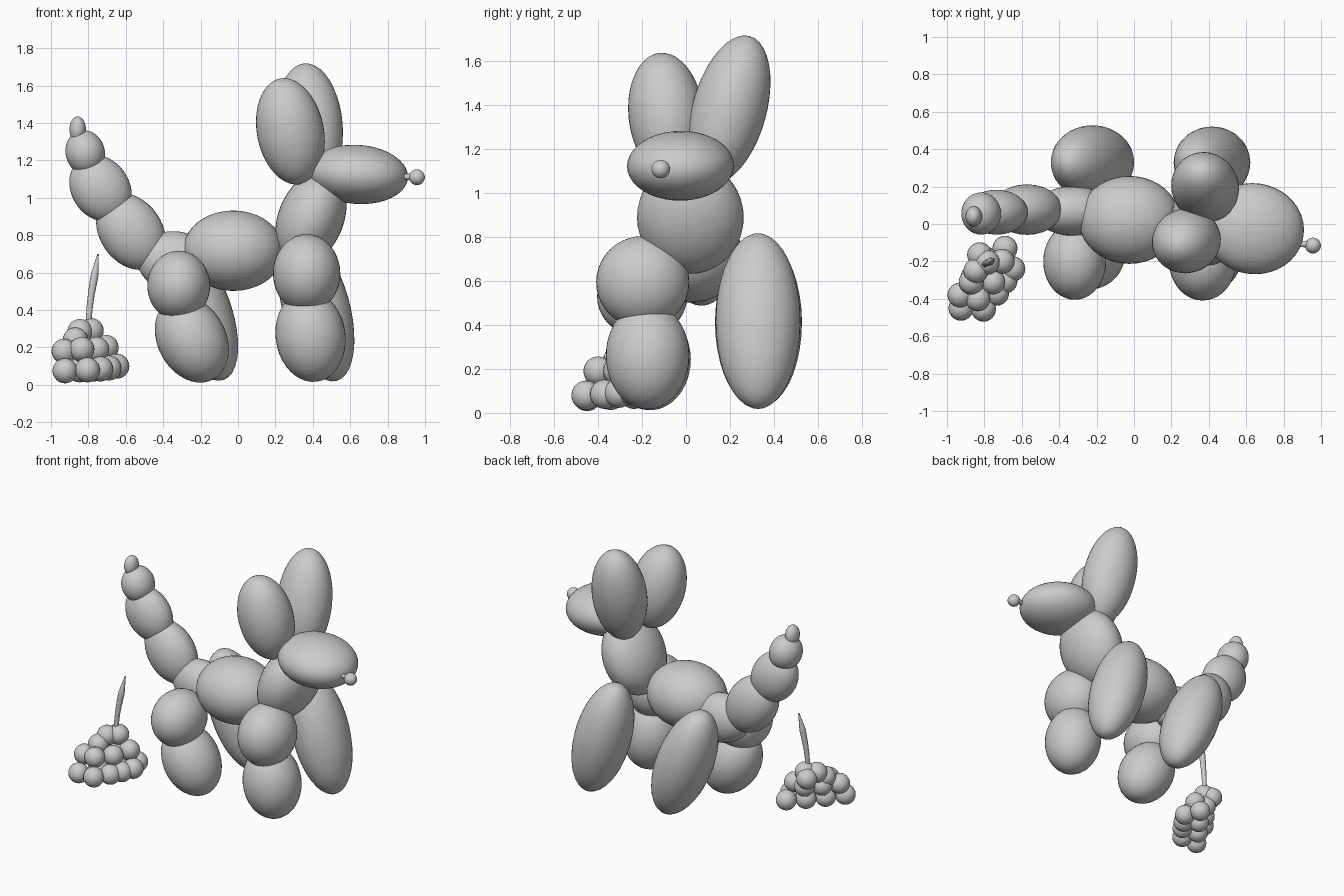
import bpy
from math import radians


def blob(name, loc, semi, tilt=(0, 0, 0), seg=40, rings=20):
    """Smooth ellipsoid: centre, half sizes, tilt in degrees."""
    bpy.ops.mesh.primitive_uv_sphere_add(segments=seg, ring_count=rings, radius=1, location=loc,
                                         rotation=[radians(a) for a in tilt])
    ob = bpy.context.object
    ob.name = name
    ob.scale = semi
    bpy.ops.object.shade_smooth()
    return ob


# Body, neck and head
blob("body", (-0.025, 0.022, 0.717), (0.27, 0.235, 0.215))
blob("neck", (0.39, 0.02, 0.89), (0.175, 0.243, 0.268), (0, 22, 0))
blob("head", (0.64, -0.025, 1.125), (0.27, 0.243, 0.158), (0, 4, -8))

# Nose knot
bpy.ops.mesh.primitive_cone_add(vertices=24, radius1=0.02, radius2=0.012, depth=0.05,
                                location=(0.905, -0.108, 1.112), rotation=(0, radians(-90), 0))
bpy.context.object.name = "nose_neck"
bpy.ops.object.shade_smooth_by_angle()
blob("nose", (0.957, -0.115, 1.11), (0.042,) * 3)

# Ears
blob("ear_right", (0.28, -0.09, 1.355), (0.179, 0.172, 0.289), (6, -11, 0))
blob("ear_left", (0.38, 0.197, 1.38), (0.18, 0.169, 0.349), (-15.5, -4, 0))

# Right legs, two bubbles each
blob("front_leg_right_upper", (0.367, -0.197, 0.595), (0.18, 0.212, 0.21))
blob("front_leg_right_lower", (0.388, -0.175, 0.26), (0.187, 0.19, 0.245), (0, -8, 0))
blob("hind_leg_right_upper", (-0.317, -0.2, 0.53), (0.168, 0.205, 0.187))
blob("hind_leg_right_lower", (-0.247, -0.165, 0.243), (0.183, 0.187, 0.243), (0, -28, 0))

# Left legs, single long bubbles
blob("front_leg_left", (0.417, 0.328, 0.418), (0.179, 0.193, 0.412), (0, -15.7, 0))
blob("hind_leg_left", (-0.222, 0.33, 0.412), (0.179, 0.198, 0.412), (0, -21, 0))

# Tail chain
blob("rump", (-0.33, 0.07, 0.655), (0.21, 0.132, 0.165), (0, 10, 0))
blob("tail_1", (-0.572, 0.077, 0.82), (0.167, 0.135, 0.222), (0, -35, 0))
blob("tail_2", (-0.735, 0.063, 1.05), (0.155, 0.12, 0.19), (0, -35, 0))
blob("tail_3", (-0.817, 0.056, 1.242), (0.105, 0.113, 0.12), (0, -15, 0))
blob("tail_tip", (-0.857, 0.04, 1.365), (0.044, 0.055, 0.07))

# Pile of small balls beside the hind leg
pile = [(-.925, -.45, .075), (-.847, -.343, .08), (-.768, -.237, .085), (-.69, -.13, .095),
        (-.805, -.455, .08), (-.735, -.37, .085), (-.69, -.305, .09), (-.648, -.24, .1),
        (-.93, -.38, .18), (-.86, -.285, .185), (-.79, -.19, .195), (-.835, -.40, .19),
        (-.755, -.31, .19), (-.705, -.20, .20), (-.87, -.31, .24), (-.845, -.25, .285),
        (-.785, -.205, .29), (-.825, -.165, .265)]
for i, p in enumerate(pile, 1):
    blob(f"pile_ball_{i}", p, (0.067,) * 3, seg=24, rings=12)

# Thin curved stalk on top of the pile
cu = bpy.data.curves.new("stalk", "CURVE")
cu.dimensions = "3D"
cu.bevel_depth = 1
cu.bevel_resolution = 4
cu.use_fill_caps = True
sp = cu.splines.new("BEZIER")
pts = [(-.80, -.215, .32, .015), (-.79, -.21, .44, .017), (-.768, -.2, .58, .021), (-.748, -.185, .70, .004)]
sp.bezier_points.add(len(pts) - 1)
for bp, (x, y, z, r) in zip(sp.bezier_points, pts):
    bp.co = (x, y, z)
    bp.radius = r
    bp.handle_left_type = bp.handle_right_type = "AUTO"
bpy.context.collection.objects.link(bpy.data.objects.new("stalk", cu))
